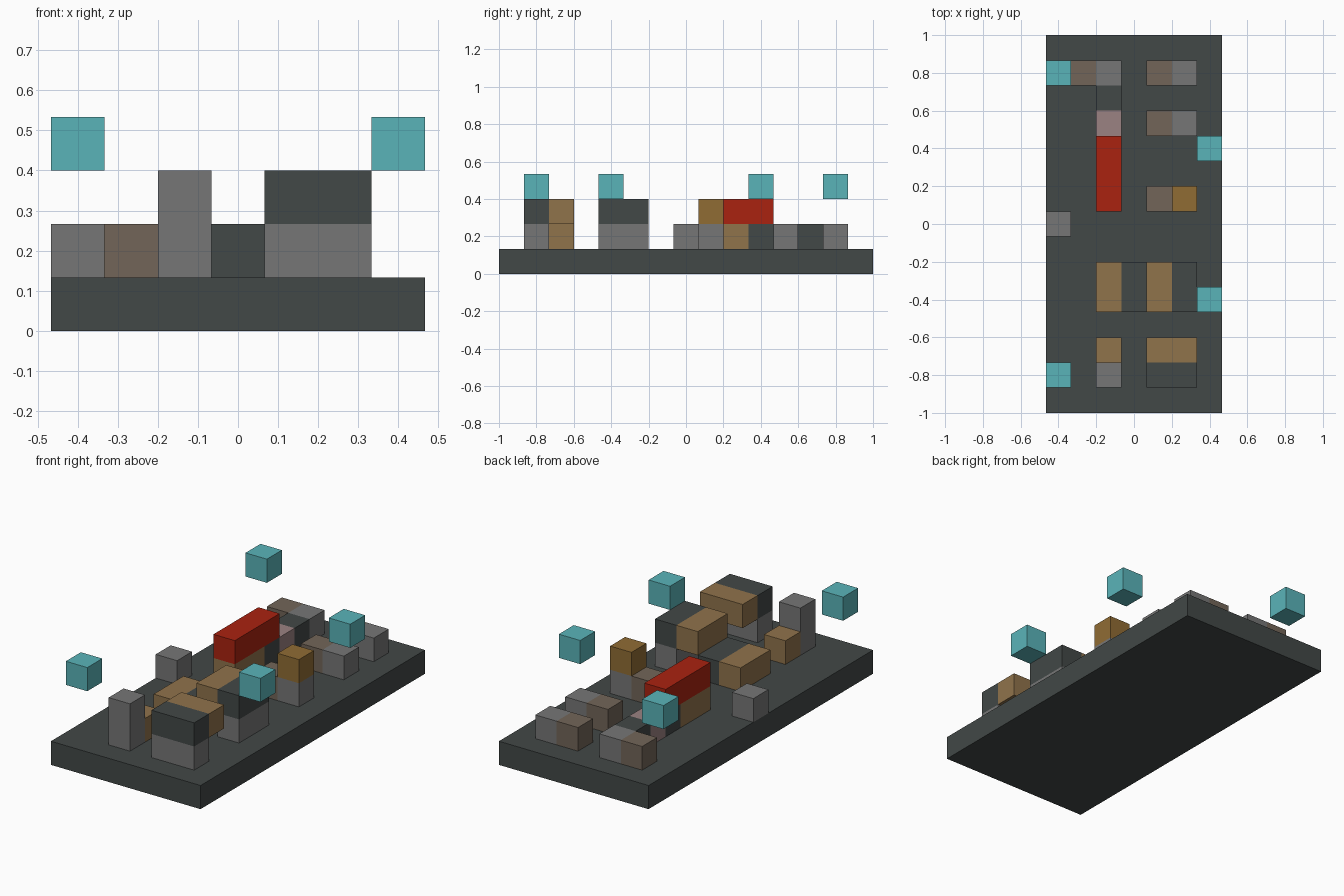
import bpy
import bmesh
from mathutils import Matrix, Vector

default_cube = bpy.data.objects.get("Cube")
if default_cube:
    bpy.data.objects.remove(default_cube, do_unlink=True)

UNIT = 2 / 15                 # edge of one block
COLUMNS, ROWS = 7, 15         # size of the base in blocks


def linear(value):
    value /= 255
    return value / 12.92 if value <= 0.04045 else ((value + 0.055) / 1.055) ** 2.4


def material(name, red, green, blue):
    mat = bpy.data.materials.new(name)
    mat.use_nodes = True
    colour = (linear(red), linear(green), linear(blue), 1)
    mat.diffuse_color = colour
    shader = mat.node_tree.nodes["Principled BSDF"]
    shader.inputs["Base Color"].default_value = colour
    shader.inputs["Roughness"].default_value = 0.8
    return mat


charcoal = material("charcoal", 66, 72, 71)
grey = material("grey", 118, 118, 118)
tan = material("tan", 144, 115, 75)
gold = material("gold", 144, 108, 52)
brown = material("brown", 114, 101, 88)
pink = material("dusty pink", 155, 130, 130)
red = material("red", 170, 34, 16)
teal = material("teal", 90, 180, 185)


def block(name, mat, column, row, level=1, wide=1, deep=1):
    """Box on the block grid, counted from the front right corner of the base."""
    size = Vector((wide, deep, 1)) * UNIT
    corner = Vector((column - COLUMNS / 2, row - ROWS / 2, level)) * UNIT
    bm = bmesh.new()
    bmesh.ops.create_cube(bm, size=1, matrix=Matrix.Translation(corner + size / 2)
                          @ Matrix.Diagonal(size).to_4x4())
    mesh = bpy.data.meshes.new(name)
    bm.to_mesh(mesh)
    bm.free()
    mesh.materials.append(mat)
    obj = bpy.data.objects.new(name, mesh)
    bpy.context.collection.objects.link(obj)
    return obj


# Base slab
block("base", charcoal, 0, 0, level=0, wide=COLUMNS, deep=ROWS)

# Floating lamps along both sides
for column, row in ((0, 1), (0, 13), (6, 4), (6, 10)):
    block("floating_lamp", teal, column, row, level=3)

# Front pillar with a low step behind it
for level in (1, 2):
    block("front_pillar", grey, 2, 1, level)
block("front_step", tan, 2, 2)

# Front stand with an overhanging shelf
block("front_stand", grey, 4, 1, wide=2)
block("front_stand_top", charcoal, 4, 1, level=2, wide=2)
block("front_shelf", tan, 4, 2, level=2, wide=2)

# Middle bench and the side stand facing it
block("bench", tan, 2, 4, deep=2)
block("bench_back", charcoal, 3, 4, deep=2)
block("side_stand", grey, 5, 4, deep=2)
block("side_stand_top", charcoal, 5, 4, level=2, deep=2)
block("side_shelf", tan, 4, 4, level=2, deep=2)

# Single stool at the right edge
block("stool", grey, 0, 7)

# Long red beam on its supports
block("red_beam", red, 2, 8, level=2, deep=3)
block("beam_support", tan, 2, 8, deep=2)
block("beam_rear_support", charcoal, 2, 10)
block("pink_block", pink, 2, 11)
block("rear_link", charcoal, 2, 12)

# Low grey and brown pairs
for brown_column, grey_column, row in ((4, 5, 8), (4, 5, 11), (4, 5, 13), (1, 2, 13)):
    block("pair_brown_half", brown, brown_column, row)
    block("pair_grey_half", grey, grey_column, row)

# Gold cap on the first pair
block("gold_cap", gold, 5, 8, level=2)
